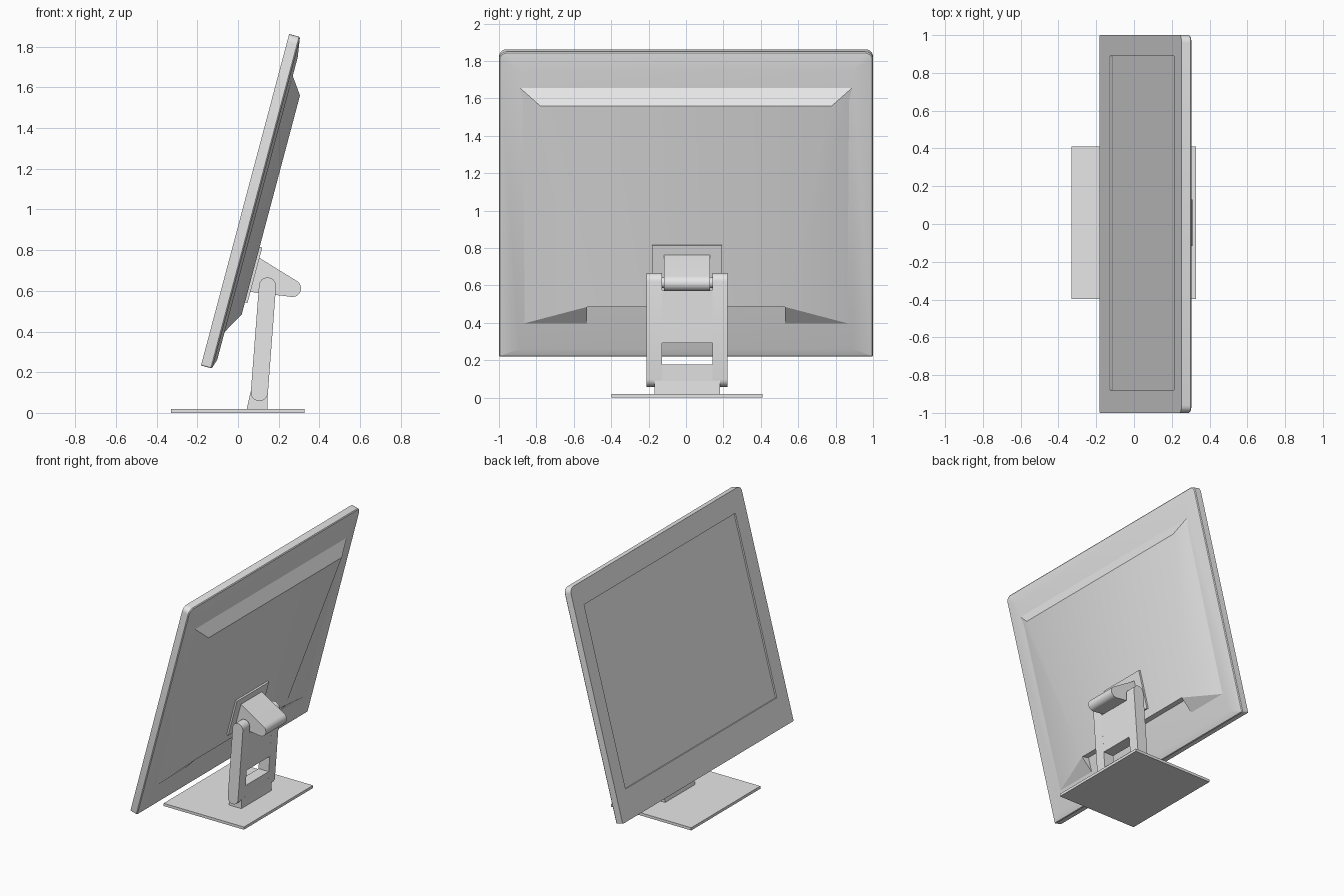
import bpy, bmesh, math
from math import sin, cos, radians

cube = bpy.data.objects.get("Cube")
if cube:
    bpy.data.objects.remove(cube, do_unlink=True)

# One plain grey for everything
grey = bpy.data.materials.new("light grey")
grey.use_nodes = True
grey.diffuse_color = (0.8, 0.8, 0.8, 1)
grey.node_tree.nodes["Principled BSDF"].inputs["Base Color"].default_value = (0.8, 0.8, 0.8, 1)

TILT = radians(14.9)
CY = 0.006          # small sideways offset of the stand


def tilted(d, s, y):
    """Point on the leaning panel: d = depth backwards, s = distance up, y = sideways."""
    return (-0.182 + d * cos(TILT) + s * sin(TILT), y, 0.233 - d * sin(TILT) + s * cos(TILT))


def finish(name, bm):
    bmesh.ops.remove_doubles(bm, verts=bm.verts, dist=1e-5)
    bmesh.ops.recalc_face_normals(bm, faces=bm.faces)
    mesh = bpy.data.meshes.new(name)
    bm.to_mesh(mesh)
    bm.free()
    mesh.materials.append(grey)
    obj = bpy.data.objects.new(name, mesh)
    bpy.context.collection.objects.link(obj)
    bpy.ops.object.select_all(action='DESELECT')
    obj.select_set(True)
    bpy.context.view_layer.objects.active = obj
    bpy.ops.object.shade_smooth_by_angle(angle=radians(30))
    return obj


def loft(name, rings):
    """Skin a row of equal-length point rings and cap both ends."""
    bm = bmesh.new()
    loops = [[bm.verts.new(p) for p in r] for r in rings]
    n = len(loops[0])
    for a, b in zip(loops, loops[1:]):
        for i in range(n):
            j = (i + 1) % n
            bm.faces.new((a[i], a[j], b[j], b[i]))
    bm.faces.new(loops[0])
    bm.faces.new(loops[-1])
    bmesh.ops.dissolve_degenerate(bm, edges=bm.edges, dist=1e-5)
    return finish(name, bm)


def prism(name, profile, y0, y1):
    """Extrude an (x, z) profile sideways."""
    return loft(name, [[(x, y, z) for x, z in profile] for y in (y0, y1)])


def arc(cx, cz, r, a0, a1, steps=12):
    return [(cx + r * cos(radians(a0 + (a1 - a0) * i / steps)),
             cz + r * sin(radians(a0 + (a1 - a0) * i / steps))) for i in range(steps + 1)]


def panel_ring(d, s0, s1, y0, y1, r_top=0.0, r_low=0.0, steps=5):
    """Rounded rectangle on the panel plane."""
    pts = []
    for y, s, r, a, sy, ss in ((y1, s1, r_top, 0, -1, -1), (y0, s1, r_top, 90, 1, -1),
                               (y0, s0, r_low, 180, 1, 1), (y1, s0, r_low, 270, -1, 1)):
        pts += arc(y + sy * r, s + ss * r, r, a, a + 90, steps)
    return [tilted(d, s, y) for y, s in pts]


# Display panel: recessed screen, bezel, rim and shallow domed back
H = 1.686
loft("display_panel", [
    panel_ring(0.012, 0.21, 1.53, -0.88, 0.89),
    panel_ring(0.0, 0.21, 1.53, -0.88, 0.89),
    panel_ring(0.0, 0.0, H, -1, 1, 0.04, 0.008),
    panel_ring(0.05, 0.0, H, -1, 1, 0.04, 0.008),
    panel_ring(0.056, 0.004, H - 0.006, -0.995, 0.995, 0.035, 0.006),
    panel_ring(0.07, 0.047, H - 0.1, -0.89, 0.89),
])

# Raised rear housing with sloped sides and a notched lower edge
bm = bmesh.new()
LOW, TOP = 0.066, 0.129
side = {}
for k in (-1, 1):
    side[k] = {n: bm.verts.new(tilted(d, s, k * y)) for n, d, s, y in (
        ("base_top", LOW, 1.497, 0.895), ("base_low", LOW, 0.182, 0.885),
        ("top", TOP, 1.408, 0.78), ("low", TOP, 0.295, 0.53),
        ("step", LOW, 0.295, 0.53), ("foot", LOW, 0.182, 0.53))}
L, R = side[-1], side[1]
for q in (L, R):
    for names in (("base_top", "top", "low", "base_low"), ("base_low", "low", "foot"), ("low", "step", "foot")):
        bm.faces.new([q[n] for n in names])
for a, b in (("base_top", "top"), ("top", "low"), ("low", "step")):
    bm.faces.new((L[a], L[b], R[b], R[a]))
order = ("base_top", "base_low", "foot", "step")
bm.faces.new([L[n] for n in order] + [R[n] for n in reversed(order)])
finish("rear_housing", bm)

# Mounting plate on the housing
loft("mount_plate", [panel_ring(d, 0.355, 0.638, CY - 0.187, CY + 0.187) for d in (0.12, 0.142)])

# Hinge block with a rounded rear end
prism("hinge_block", [(0.06, 0.595), (0.105, 0.762)] + arc(0.268, 0.612, 0.042, 60, -97),
      CY - 0.123, CY + 0.123)

# Upright arm: two round-ended rails joined by slabs around a cable window
LX, LZ, UX, UZ, RAD = 0.105, 0.1, 0.145, 0.624, 0.042
lean = math.degrees(math.atan2(UX - LX, UZ - LZ))
rail = arc(UX, UZ, RAD, 180 - lean, -lean) + arc(LX, LZ, RAD, -lean, -180 - lean)
prism("right_rail", rail, CY - 0.216, CY - 0.135)
prism("left_rail", rail, CY + 0.135, CY + 0.216)


def arm_slab(name, z0, z1):
    def cx(z):
        return LX + (UX - LX) * (z - LZ) / (UZ - LZ)
    prism(name, [(cx(z0) - RAD, z0), (cx(z0) + RAD, z0), (cx(z1) + RAD, z1), (cx(z1) - RAD, z1)],
          CY - 0.136, CY + 0.136)


arm_slab("lower_arm_slab", 0.09, 0.178)
arm_slab("upper_arm_slab", 0.293, 0.575)

# Pin carrying the hinge between the rails
prism("hinge_pin", arc(UX, 0.615, 0.03, 0, 345, 23), CY - 0.14, CY + 0.14)

# Foot block and base plate
prism("foot_block", [(0.042, 0.015), (0.146, 0.015), (0.146, 0.1), (0.064, 0.112)], CY - 0.175, CY + 0.175)
prism("base_plate", [(-0.33, 0), (0.327, 0), (0.327, 0.02), (-0.33, 0.02)], CY - 0.404, CY + 0.404)
